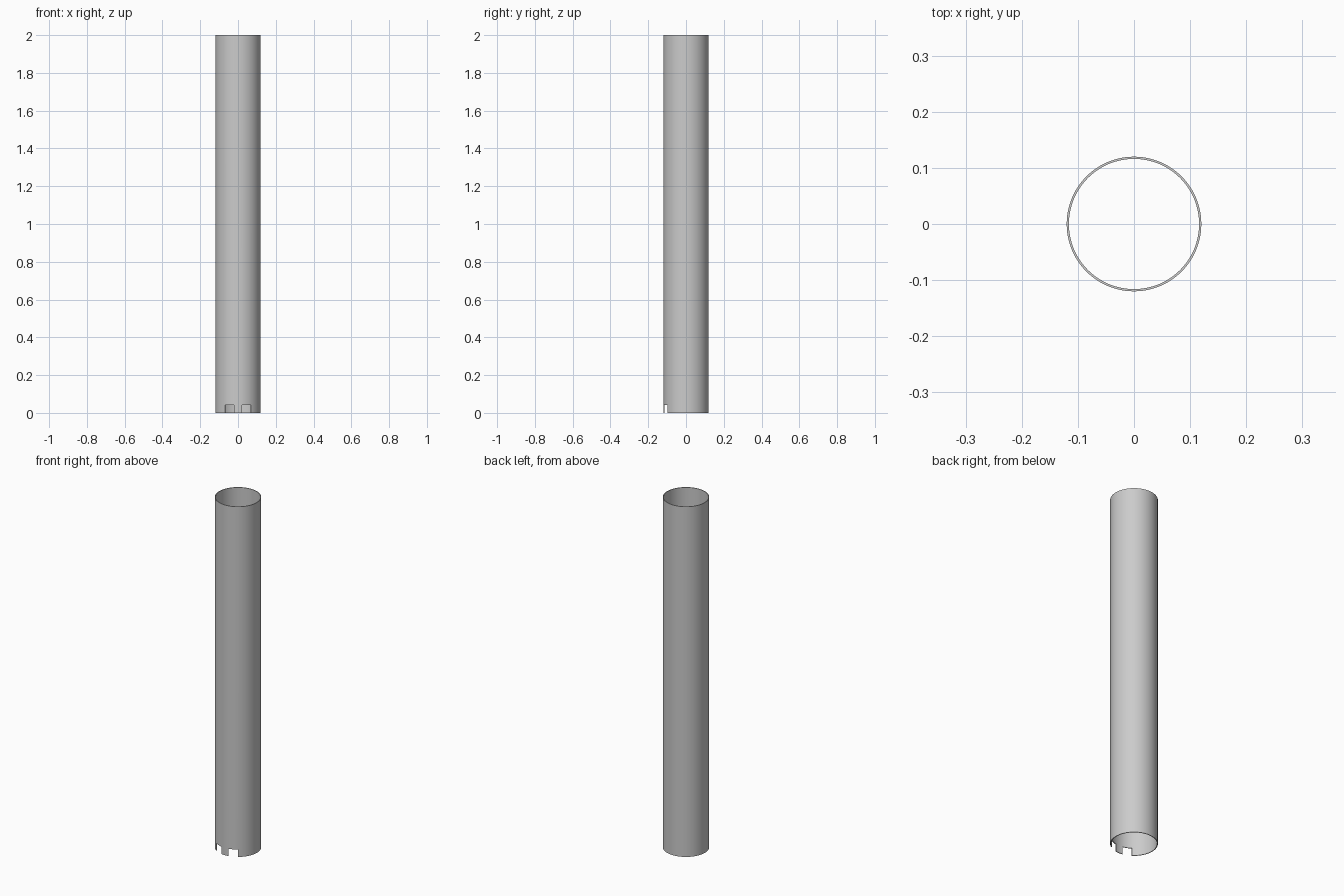
import bpy, bmesh, math
from mathutils import Matrix

if "Cube" in bpy.data.objects:
    bpy.data.objects.remove(bpy.data.objects["Cube"])

R_OUT, R_IN, HEIGHT, SIDES = 0.12, 0.116, 2.0, 96


def make_object(name, bm):
    bmesh.ops.recalc_face_normals(bm, faces=bm.faces)
    mesh = bpy.data.meshes.new(name)
    bm.to_mesh(mesh)
    bm.free()
    obj = bpy.data.objects.new(name, mesh)
    bpy.context.collection.objects.link(obj)
    return obj


# Thin-walled open tube: wall section spun round the z axis
bm = bmesh.new()
section = [(R_OUT, 0), (R_OUT, HEIGHT), (R_IN, HEIGHT), (R_IN, 0)]
verts = [bm.verts.new((r, 0, z)) for r, z in section]
edges = [bm.edges.new((verts[i], verts[(i + 1) % 4])) for i in range(4)]
bmesh.ops.spin(bm, geom=verts + edges, cent=(0, 0, 0), axis=(0, 0, 1),
               angle=math.tau, steps=SIDES, use_merge=True)
bmesh.ops.remove_doubles(bm, verts=bm.verts, dist=1e-5)
tube = make_object("tube", bm)

# Two square notches in the front of the bottom rim
bm = bmesh.new()
for angle in (-22.5, 22.5):
    m = (Matrix.Rotation(math.radians(angle), 4, 'Z')
         @ Matrix.Translation((0, -R_OUT, 0))
         @ Matrix.Diagonal((0.05, 0.05, 0.084, 1)))
    bmesh.ops.create_cube(bm, size=1, matrix=m)
cutter = make_object("notch_cutter", bm)
cutter.hide_render = True

bpy.context.view_layer.objects.active = tube
tube.select_set(True)
cut = tube.modifiers.new("notches", 'BOOLEAN')
cut.operation = 'DIFFERENCE'
cut.solver = 'EXACT'
cut.object = cutter
bpy.ops.object.modifier_apply(modifier=cut.name)
bpy.data.objects.remove(cutter)

# Smooth walls, crisp rims
bpy.ops.object.shade_smooth_by_angle(angle=math.radians(30))
